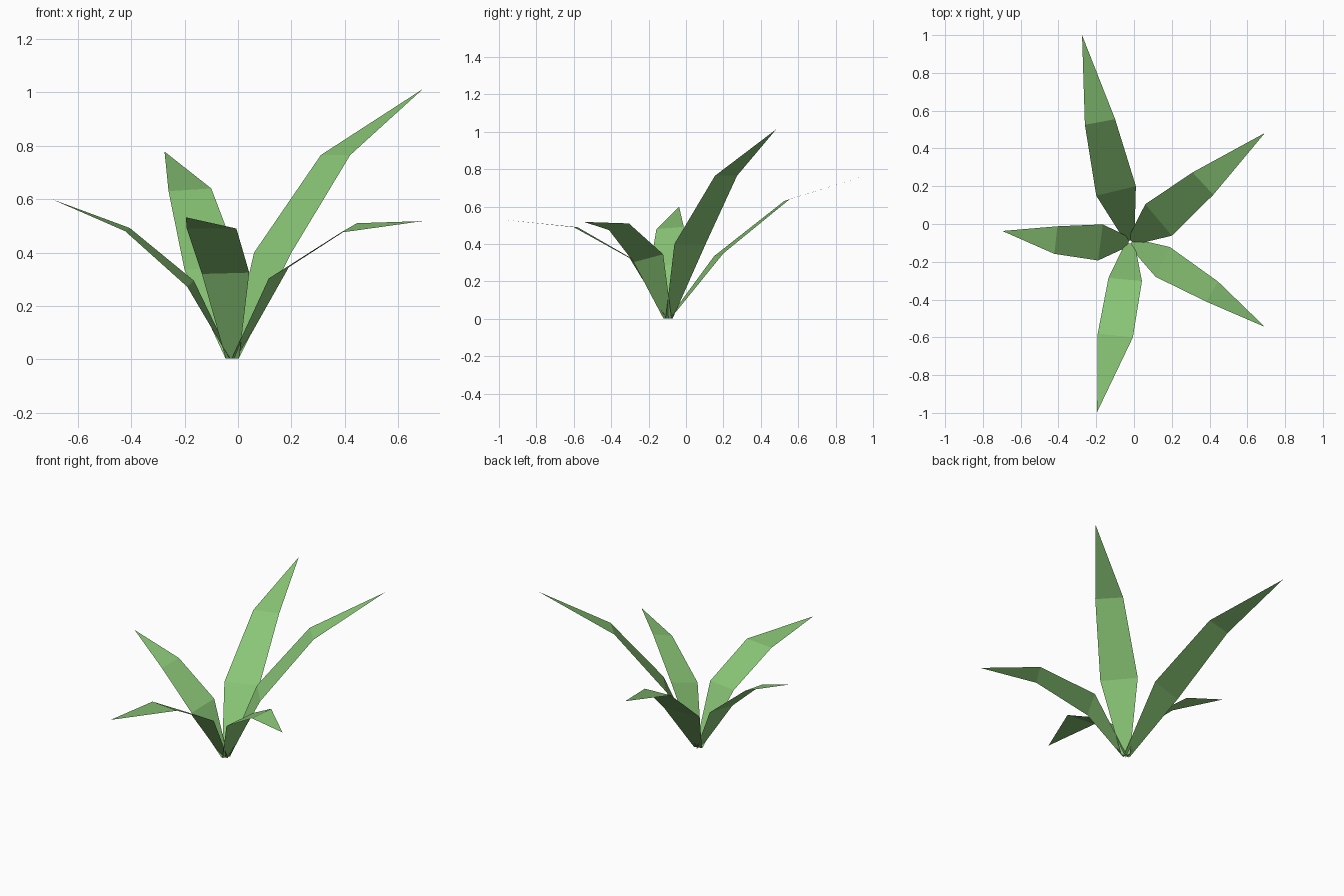
import bpy
from mathutils import Vector

green = bpy.data.materials.new("leaf green")
green.diffuse_color = (0.25, 0.56, 0.18, 1)

ROOT = Vector((-0.02, -0.095, 0.003))  # where all blades meet the ground


def blade(name, low, mid, tip):
    """One flat folded blade: narrow foot, two cross edges, pointed tip."""
    low, mid = [Vector(p) for p in low], [Vector(p) for p in mid]
    across = (low[1] - low[0]).normalized() * 0.025
    out = (low[0] + low[1]) / 2 - ROOT
    out.z = 0
    foot = ROOT + out.normalized() * 0.008
    across.z = 0
    verts = [foot - across, foot + across, *low, *mid, Vector(tip)]
    faces = [(0, 1, 3, 2), (2, 3, 5, 4), (4, 5, 6)]
    mesh = bpy.data.meshes.new(name)
    mesh.from_pydata(verts, [], faces)
    mesh.materials.append(green)
    # keep the upper side as the front of every face
    if sum(p.normal.z for p in mesh.polygons) < 0:
        mesh.flip_normals()
    bpy.context.collection.objects.link(bpy.data.objects.new(name, mesh))


# each blade: lower edge, middle edge, tip
blade("back_leaf",
      [(-0.20, 0.15, 0.335), (0.01, 0.20, 0.35)],
      [(-0.26, 0.525, 0.63), (-0.10, 0.555, 0.64)], (-0.275, 1.0, 0.778))
blade("back_right_leaf",
      [(0.06, 0.105, 0.40), (0.20, -0.062, 0.40)],
      [(0.31, 0.273, 0.765), (0.42, 0.155, 0.765)], (0.693, 0.482, 1.013))
blade("front_right_leaf",
      [(0.19, -0.122, 0.345), (0.115, -0.28, 0.303)],
      [(0.445, -0.305, 0.51), (0.385, -0.412, 0.475)], (0.693, -0.545, 0.518))
blade("front_leaf",
      [(-0.135, -0.285, 0.32), (0.042, -0.302, 0.325)],
      [(-0.192, -0.58, 0.49), (-0.006, -0.60, 0.49)], (-0.195, -0.995, 0.532))
blade("left_leaf",
      [(-0.165, -0.002, 0.295), (-0.19, -0.193, 0.272)],
      [(-0.405, -0.012, 0.492), (-0.422, -0.158, 0.48)], (-0.697, -0.037, 0.60))
